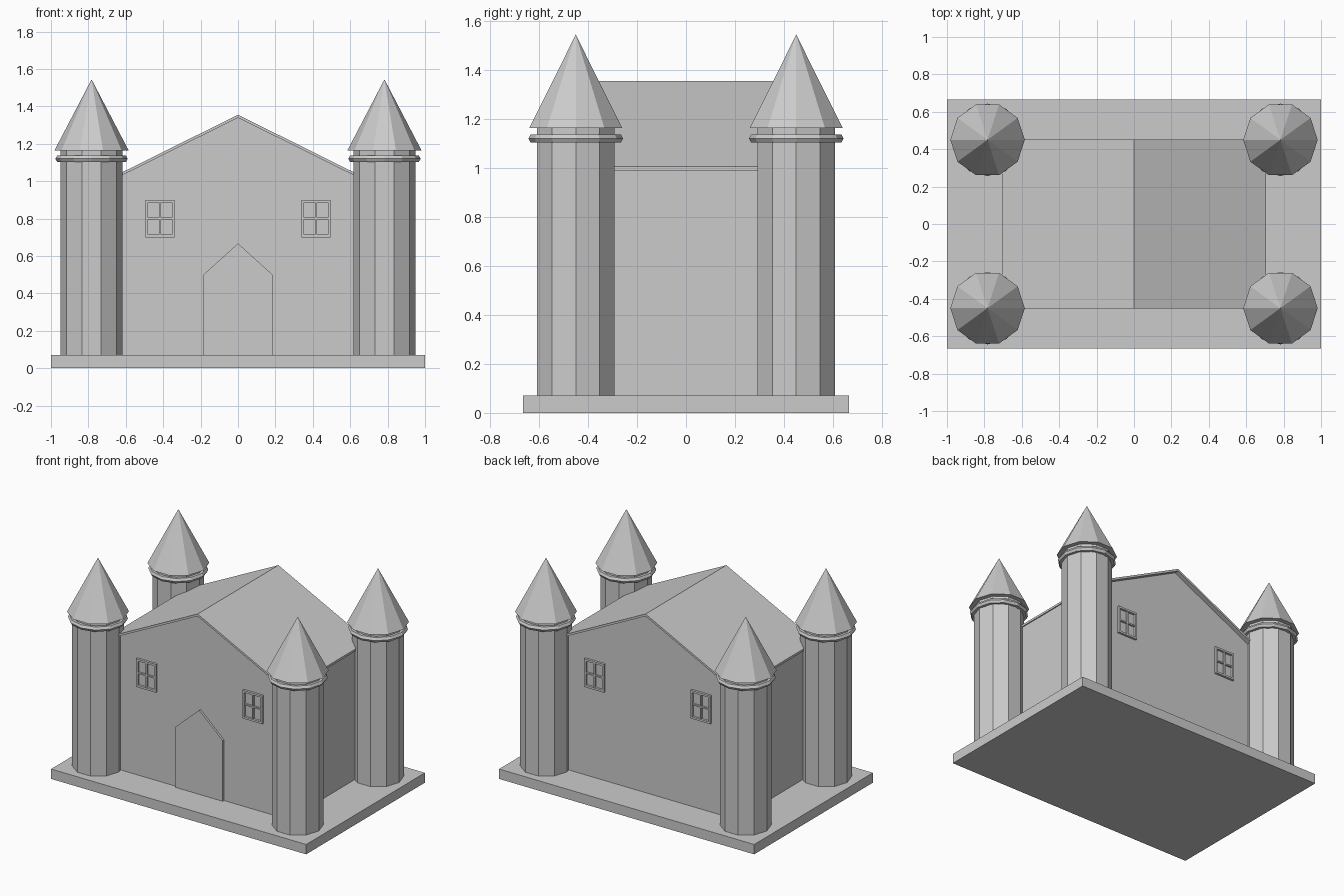
import bpy
import bmesh
from math import cos, sin, tau
from mathutils import Vector

cube = bpy.data.objects.get("Cube")
if cube:
    bpy.data.objects.remove(cube, do_unlink=True)

stone = bpy.data.materials.new("light_grey_stone")
stone.use_nodes = True
grey = (0.6, 0.6, 0.6, 1)
stone.diffuse_color = grey
stone.node_tree.nodes["Principled BSDF"].inputs["Base Color"].default_value = grey

BASE_TOP = 0.07
WALL_X, WALL_Y = 0.69, 0.42
EAVE_X, ROOF_Y = 0.705, 0.453
RIDGE, EAVE, ROOF_THICK = 1.355, 1.005, 0.016


def finish(name, bm):
    """Turn a bmesh into a flat shaded object."""
    bmesh.ops.recalc_face_normals(bm, faces=bm.faces)
    mesh = bpy.data.meshes.new(name)
    bm.to_mesh(mesh)
    bm.free()
    mesh.materials.append(stone)
    obj = bpy.data.objects.new(name, mesh)
    bpy.context.scene.collection.objects.link(obj)
    return obj


def add_box(bm, center, size):
    verts = bmesh.ops.create_cube(bm, size=1)["verts"]
    bmesh.ops.scale(bm, vec=size, verts=verts)
    bmesh.ops.translate(bm, vec=center, verts=verts)


def extrude_profile(name, points, y0, y1):
    """Extrude an x-z outline along y."""
    bm = bmesh.new()
    face = bm.faces.new([bm.verts.new((x, y0, z)) for x, z in points])
    new = bmesh.ops.extrude_face_region(bm, geom=[face])["geom"]
    bmesh.ops.translate(bm, vec=(0, y1 - y0, 0),
                        verts=[v for v in new if isinstance(v, bmesh.types.BMVert)])
    return finish(name, bm)


def frustum(name, center, r_low, r_high, z0, z1):
    """Ten sided cylinder or cone with a corner on the x axis."""
    bm = bmesh.new()
    low = [bm.verts.new((center[0] + r_low * cos(tau * i / 10),
                         center[1] + r_low * sin(tau * i / 10), z0)) for i in range(10)]
    bm.faces.new(low)
    if r_high:
        new = bmesh.ops.extrude_face_region(bm, geom=list(bm.faces))["geom"]
        bmesh.ops.translate(bm, vec=(0, 0, z1 - z0),
                            verts=[v for v in new if isinstance(v, bmesh.types.BMVert)])
    else:
        tip = bm.verts.new((center[0], center[1], z1))
        for i in range(10):
            bm.faces.new((low[i], low[(i + 1) % 10], tip))
    return finish(name, bm)


def ring(name, center, major, minor, z, around=12, section=6):
    """Faceted torus."""
    bm = bmesh.new()
    loops = []
    for i in range(around):
        a = tau * i / around
        loop = []
        for j in range(section):
            b = tau * j / section
            r = major + minor * cos(b)
            loop.append(bm.verts.new((center[0] + r * cos(a), center[1] + r * sin(a),
                                      z + minor * sin(b))))
        loops.append(loop)
    for i in range(around):
        here, there = loops[i], loops[(i + 1) % around]
        for j in range(section):
            k = (j + 1) % section
            bm.faces.new((here[j], there[j], there[k], here[k]))
    return finish(name, bm)


def window(name, x, side):
    """Frame with a cross of glazing bars, standing proud of the wall."""
    bm = bmesh.new()
    w, h, bar, depth, z = 0.155, 0.2, 0.014, 0.016, 0.8
    y = side * (WALL_Y + depth / 2)
    for s in (-1, 1):
        add_box(bm, (x + s * (w - bar) / 2, y, z), (bar, depth, h))
        add_box(bm, (x, y, z + s * (h - bar) / 2), (w - 2 * bar, depth, bar))
    thin = depth * 0.8
    y = side * (WALL_Y + thin / 2)
    add_box(bm, (x, y, z), (bar * 0.7, thin, h - 2 * bar))
    add_box(bm, (x, y, z), (w - 2 * bar, thin, bar * 0.7))
    return finish(name, bm)


# Ground slab
slab = bmesh.new()
add_box(slab, Vector((0, 0, BASE_TOP / 2)), (2, 1.33, BASE_TOP))
finish("base_slab", slab)

# Gabled hall
slope = (RIDGE - EAVE) / EAVE_X
gable = RIDGE - ROOF_THICK
shoulder = gable - slope * WALL_X
extrude_profile("hall_walls", [(-WALL_X, BASE_TOP), (WALL_X, BASE_TOP), (WALL_X, shoulder),
                               (0, gable), (-WALL_X, shoulder)], -WALL_Y, WALL_Y)

# Thin pitched roof
extrude_profile("roof", [(-EAVE_X, EAVE), (0, RIDGE), (EAVE_X, EAVE),
                         (EAVE_X, EAVE - ROOF_THICK), (0, gable),
                         (-EAVE_X, EAVE - ROOF_THICK)], -ROOF_Y, ROOF_Y)

# Pointed door on the front
extrude_profile("front_door", [(-0.185, BASE_TOP), (0.185, BASE_TOP), (0.185, 0.5),
                               (0, 0.667), (-0.185, 0.5)], -WALL_Y - 0.015, -WALL_Y)

# Corner towers and windows, front and back
for side, end in ((-1, "front"), (1, "back")):
    for sx, hand in ((1, "left"), (-1, "right")):
        spot = (sx * 0.783, side * 0.45)
        label = f"{end}_{hand}"
        frustum(f"{label}_tower", spot, 0.166, 0.166, BASE_TOP, 1.163)
        ring(f"{label}_tower_ring", spot, 0.174, 0.0195, 1.12)
        frustum(f"{label}_tower_roof", spot, 0.199, 0, 1.163, 1.544)
        window(f"{label}_window", sx * 0.417, side)
